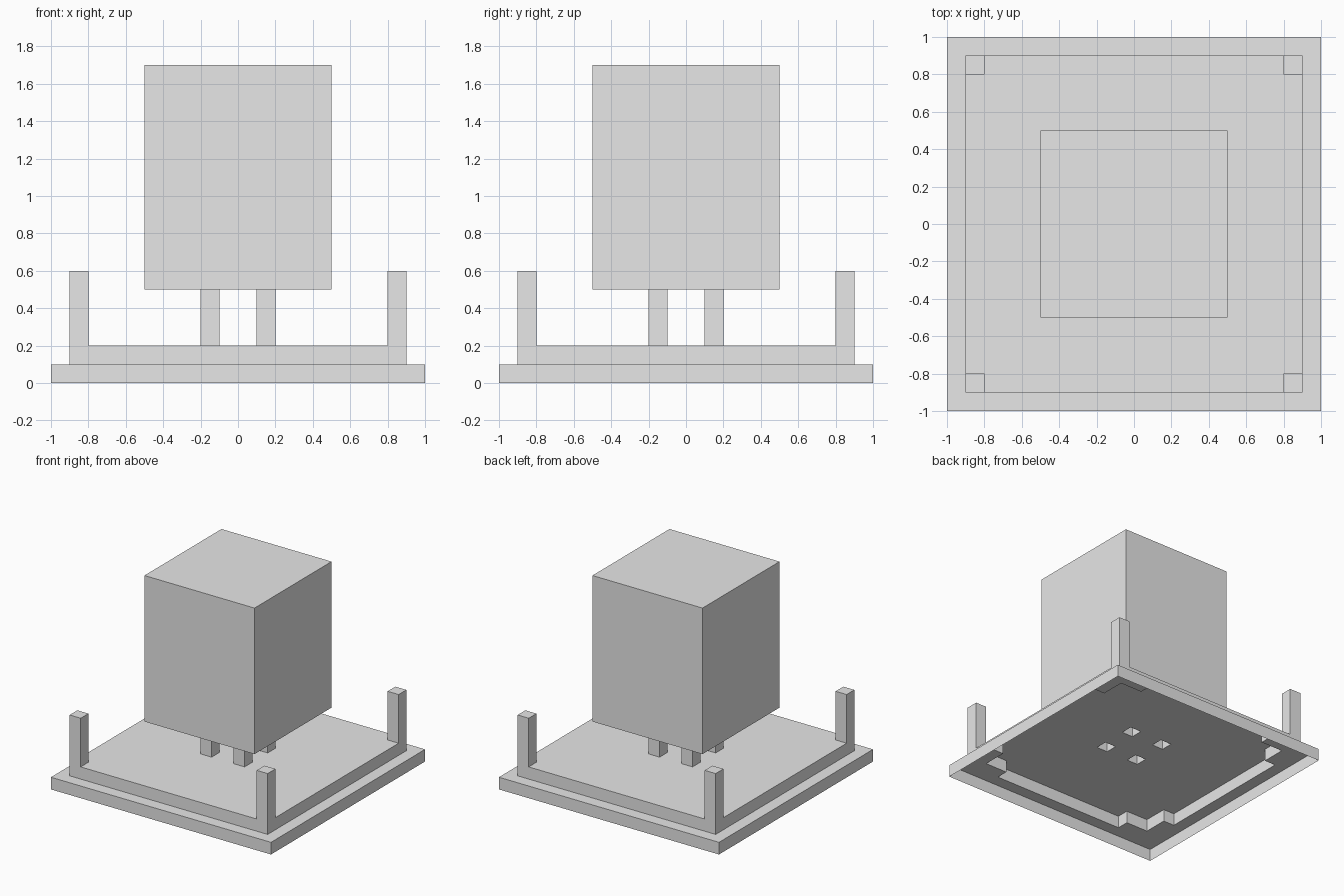
import bpy
import bmesh

if "Cube" in bpy.data.objects:
    bpy.data.objects.remove(bpy.data.objects["Cube"], do_unlink=True)

grey = bpy.data.materials.new("plain_grey")
grey.use_nodes = True
grey.diffuse_color = (0.8, 0.8, 0.8, 1)
for node in grey.node_tree.nodes:
    if node.type == "BSDF_PRINCIPLED":
        node.inputs["Base Color"].default_value = (0.8, 0.8, 0.8, 1)

HALF = [0.1, 0.2, 0.5, 0.6, 0.8, 0.9, 1.0]
LINES = [-v for v in reversed(HALF)] + HALF


def sheet(z, keep):
    """Flat sheet made of the grid cells whose centre passes the rule."""
    bm = bmesh.new()
    for x0, x1 in zip(LINES, LINES[1:]):
        for y0, y1 in zip(LINES, LINES[1:]):
            if keep((x0 + x1) / 2, (y0 + y1) / 2):
                corners = ((x0, y0), (x1, y0), (x1, y1), (x0, y1))
                bm.faces.new([bm.verts.new((x, y, z)) for x, y in corners])
    bmesh.ops.remove_doubles(bm, verts=bm.verts[:], dist=0.001)
    return bm


def rim(bm, test):
    """Open edges whose midpoint's larger horizontal distance passes the test."""
    found = []
    for e in bm.edges:
        mid = (e.verts[0].co + e.verts[1].co) / 2
        if e.is_boundary and test(max(abs(mid.x), abs(mid.y))):
            found.append(e)
    return found


def pull(bm, edges, dz):
    """Extrude edges vertically and return the new far edges."""
    geom = bmesh.ops.extrude_edge_only(bm, edges=edges)["geom"]
    moved = [g for g in geom if isinstance(g, bmesh.types.BMVert)]
    bmesh.ops.translate(bm, verts=moved, vec=(0, 0, dz))
    return [g for g in geom if isinstance(g, bmesh.types.BMEdge)
            and all(v in moved for v in g.verts)]


def finish(name, bm):
    bmesh.ops.recalc_face_normals(bm, faces=bm.faces[:])
    bm.normal_update()
    top = max(bm.faces, key=lambda f: f.calc_center_median().z + abs(f.normal.z))
    if top.normal.z < -0.5:
        bmesh.ops.reverse_faces(bm, faces=bm.faces[:])
    mesh = bpy.data.meshes.new(name)
    bm.to_mesh(mesh)
    bm.free()
    mesh.materials.append(grey)
    obj = bpy.data.objects.new(name, mesh)
    bpy.context.collection.objects.link(obj)
    return obj


def is_leg(x, y):
    return 0.1 < abs(x) < 0.2 and 0.1 < abs(y) < 0.2


def is_corner(x, y):
    return 0.8 < min(abs(x), abs(y)) and max(abs(x), abs(y)) < 0.9


def is_ledge(x, y):
    # outer ring plus the L-shaped blocks under the corners
    far, near = max(abs(x), abs(y)), min(abs(x), abs(y))
    return far > 0.9 or (far > 0.8 and near > 0.6)


# Base ledge with its open skirt and the inner walls of the corner blocks
bm = sheet(0.1, is_ledge)
outer = rim(bm, lambda d: d > 0.95)
inner = rim(bm, lambda d: d < 0.89)
pull(bm, outer, -0.1)
pull(bm, inner, 0.1)
finish("base_ledge", bm)

# Raised deck, open where the legs and corner posts rise
bm = sheet(0.2, lambda x, y: max(abs(x), abs(y)) < 0.9
           and not is_leg(x, y) and not is_corner(x, y))
pull(bm, rim(bm, lambda d: d > 0.89), -0.1)
finish("raised_deck", bm)

# Corner posts and hollow legs, one of each per quarter
for sx, side in ((1, "left"), (-1, "right")):
    for sy, end in ((-1, "front"), (1, "back")):
        def here(x, y):
            return x * sx > 0 and y * sy > 0

        bm = sheet(0.6, lambda x, y: here(x, y) and is_corner(x, y))
        pull(bm, rim(bm, lambda d: True), -0.5)
        finish(f"{end}_{side}_corner_post", bm)

        bm = sheet(0.5, lambda x, y: here(x, y) and is_leg(x, y))
        cap = bm.faces[:]
        pull(bm, rim(bm, lambda d: True), -0.3)
        bmesh.ops.recalc_face_normals(bm, faces=bm.faces[:])
        bmesh.ops.delete(bm, geom=cap, context="FACES_ONLY")
        finish(f"{end}_{side}_leg", bm)

# Large hollow block standing on the legs
bm = sheet(0.5, lambda x, y: max(abs(x), abs(y)) < 0.5 and not is_leg(x, y))
upper = pull(bm, rim(bm, lambda d: d > 0.45), 1.2)
bmesh.ops.contextual_create(bm, geom=upper)
finish("main_block", bm)
